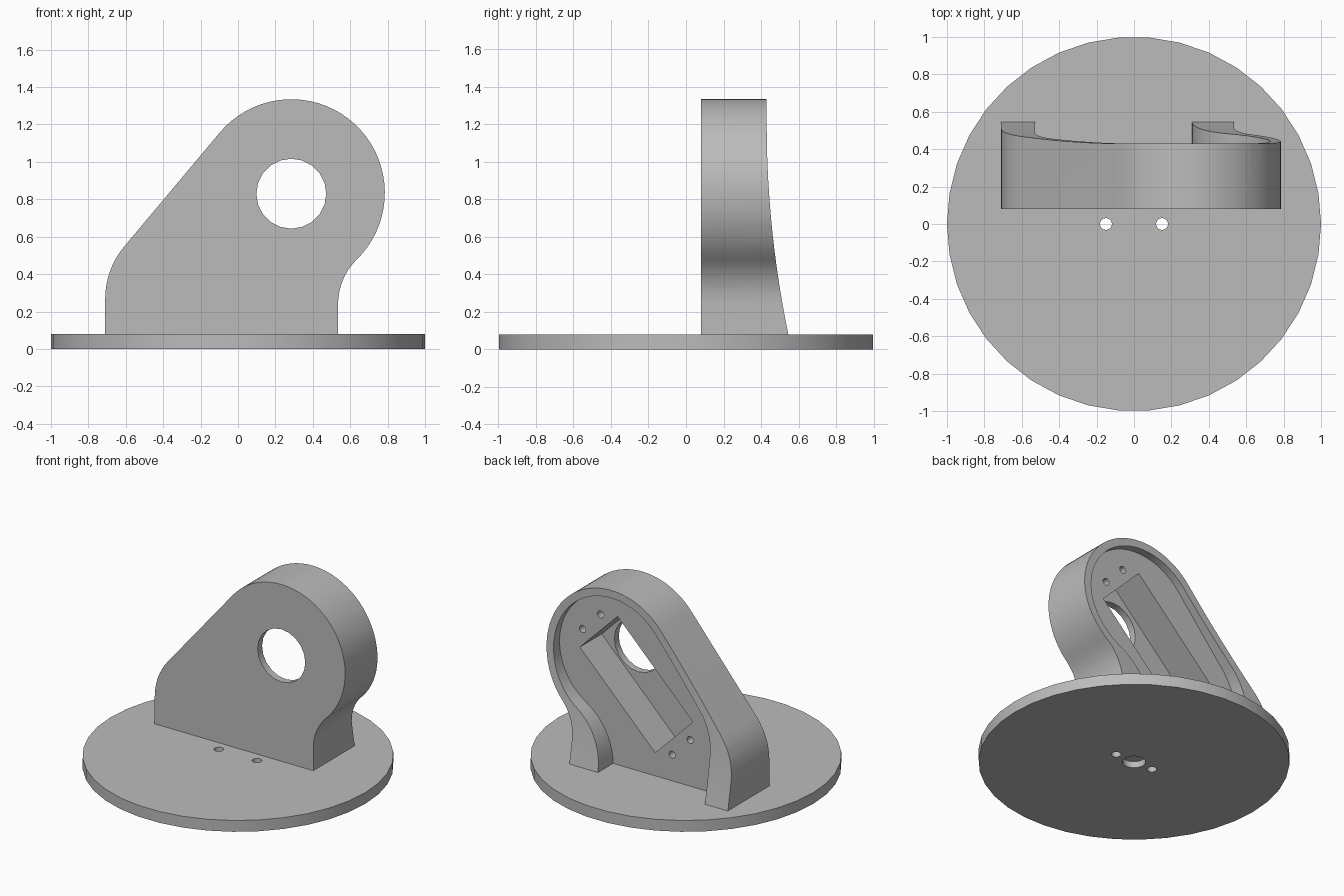
import bpy, bmesh
from math import sin, cos, radians, pi

cube = bpy.data.objects.get("Cube")
if cube:
    bpy.data.objects.remove(cube, do_unlink=True)

grey = bpy.data.materials.new("plain grey")
grey.use_nodes = True
GREY = (0.5, 0.5, 0.5, 1)
grey.diffuse_color = GREY
grey.node_tree.nodes["Principled BSDF"].inputs["Base Color"].default_value = GREY

# Profile planes: the extrusion runs along the named axis
PLANES = {
    "x": lambda u, v, d: (d, u, v),
    "y": lambda u, v, d: (u, d, v),
    "z": lambda u, v, d: (u, v, d),
}


def arc(cx, cy, r, start, end, n):
    """Points along an arc, angles in degrees."""
    steps = [radians(start + (end - start) * i / n) for i in range(n + 1)]
    return [(cx + r * cos(a), cy + r * sin(a)) for a in steps]


def circle(cx, cy, r, n=20):
    return arc(cx, cy, r, 0, 360, n)[:-1]


def prism(name, points, axis, low, high):
    """Extrude a closed profile along one axis."""
    place = PLANES[axis]
    bm = bmesh.new()
    ends = [[bm.verts.new(place(u, v, d)) for u, v in points] for d in (low, high)]
    for ring in ends:
        bm.faces.new(ring)
    for i in range(len(points)):
        j = (i + 1) % len(points)
        bm.faces.new((ends[0][i], ends[0][j], ends[1][j], ends[1][i]))
    bmesh.ops.recalc_face_normals(bm, faces=bm.faces)
    mesh = bpy.data.meshes.new(name)
    bm.to_mesh(mesh)
    bm.free()
    mesh.materials.append(grey)
    obj = bpy.data.objects.new(name, mesh)
    bpy.context.collection.objects.link(obj)
    return obj


def carve(obj, cutters):
    """Subtract every cutter, then bake the result and shade it."""
    for cutter in cutters:
        cutter.hide_render = True
        mod = obj.modifiers.new(cutter.name, "BOOLEAN")
        mod.operation = "DIFFERENCE"
        mod.solver = "EXACT"
        mod.object = cutter
    graph = bpy.context.evaluated_depsgraph_get()
    mesh = bpy.data.meshes.new_from_object(obj.evaluated_get(graph))
    obj.modifiers.clear()
    obj.data = mesh
    for cutter in cutters:
        bpy.data.objects.remove(cutter, do_unlink=True)
    mesh.polygons.foreach_set("use_smooth", [True] * len(mesh.polygons))
    mesh.set_sharp_from_angle(angle=radians(30))


BASE_TOP = 0.08
FRONT, FLOOR, SLOT_FLOOR = 0.08, 0.375, 0.13
HUB = (0.285, 0.835)

# Round base with two through holes and a blind centre hole underneath
base = prism("round_base", circle(0, 0, 1, 38), "z", 0, BASE_TOP)
base_cuts = [prism("screw_hole", circle(x, 0, 0.032, 16), "z", -0.1, 0.2) for x in (-0.15, 0.15)]
base_cuts.append(prism("centre_hole", circle(0, 0, 0.075), "z", -0.1, 0.045))
carve(base, base_cuts)

# Upright bracket outline
outline = [(-0.71, BASE_TOP)]
outline += arc(-0.28, 0.27, 0.43, 180, 140, 8)
outline += arc(*HUB, 0.5, 140, -45.6, 36)
outline += arc(0.868, 0.24, 0.333, 134.4, 180, 8)
outline += [(0.535, BASE_TOP)]
bracket = prism("bracket", outline, "y", FRONT, 0.7)

# Back sweep: the rim flares backwards towards the base
sweep = [(0.43 + max(0, 1.2 - z) ** 2 / 10.9, z) for z in [1.2 * i / 20 for i in range(21)]]
sweep += [(0.43, 1.5), (0.9, 1.5), (0.9, 0)]
cuts = [prism("back_sweep", sweep, "x", -1, 1)]

# Open pocket inside the rim
pocket = [(-0.53, 0)]
pocket += arc(-0.1, 0.4, 0.43, 180, 140, 8)
pocket += arc(*HUB, 0.445, 140, -57.9, 36)
pocket += arc(0.76, 0.077, 0.45, 122.1, 180, 10)
pocket += [(0.31, 0)]
cuts.append(prism("pocket", pocket, "y", FLOOR, 0.8))


# Diagonal slot, its four mounting holes and the round front opening
def tilted(along, across):
    k = cos(pi / 4)
    return (0.127 + k * (along - across), 0.688 + k * (along + across))


corners = [tilted(a, b) for a, b in ((-0.418, -0.21), (0.418, -0.21), (0.418, 0.21), (-0.418, 0.21))]
cuts.append(prism("slot", corners, "y", SLOT_FLOOR, 0.6))
for along in (-0.497, 0.497):
    for across in (-0.1, 0.1):
        hole = circle(*tilted(along, across), 0.025, 14)
        cuts.append(prism("mount_hole", hole, "y", 0.25, 0.6))
cuts.append(prism("front_opening", circle(HUB[0], 0.83, 0.187), "y", -0.1, 0.2))
carve(bracket, cuts)
